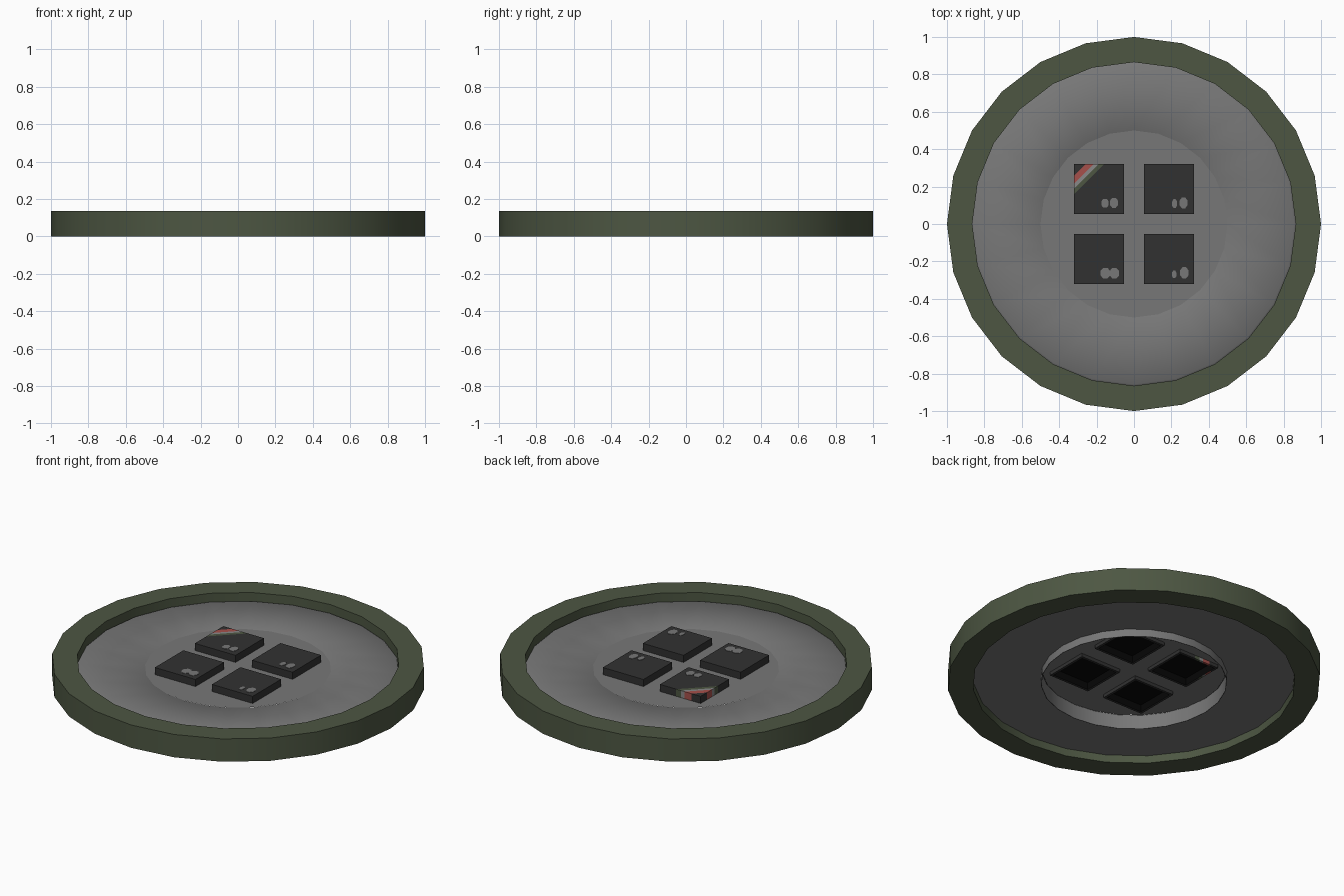
import bpy, bmesh, math
from mathutils import Vector, Matrix

if "Cube" in bpy.data.objects:
    bpy.data.objects.remove(bpy.data.objects["Cube"])

SIDES = 24
DISC_Z = 0.088


def material(name, rgb):
    m = bpy.data.materials.new(name)
    m.diffuse_color = (*rgb, 1)
    m.use_nodes = True
    m.node_tree.nodes["Principled BSDF"].inputs["Base Color"].default_value = m.diffuse_color
    return m


OLIVE = material("olive green", (0.074, 0.094, 0.055))
GREY = material("mid grey", (0.187, 0.187, 0.187))
DARK = material("charcoal", (0.031, 0.031, 0.031))
RED = material("soft red", (0.38, 0.08, 0.07))
PALE = material("stripe grey", (0.25, 0.25, 0.25))
BLACK = material("black", (0.002, 0.002, 0.002))


def finish(bm, name, mats, smooth=None):
    me = bpy.data.meshes.new(name)
    bm.to_mesh(me)
    bm.free()
    for m in mats:
        me.materials.append(m)
    ob = bpy.data.objects.new(name, me)
    bpy.context.collection.objects.link(ob)
    if smooth == "full":
        for p in me.polygons:
            p.use_smooth = True
    elif smooth == "angle":
        bpy.ops.object.select_all(action='DESELECT')
        ob.select_set(True)
        bpy.context.view_layer.objects.active = ob
        bpy.ops.object.shade_smooth_by_angle(angle=math.radians(30))
    return ob


def lathe(name, prof, mat, smooth, closed=False):
    """Turn a profile of (radius, z) around z; going inward over the top faces up."""
    bm = bmesh.new()
    loops = []
    for i in range(SIDES):
        a = 2 * math.pi * i / SIDES
        loops.append([bm.verts.new((r * math.cos(a), r * math.sin(a), z)) for r, z in prof])
    count = len(prof)
    for i in range(SIDES):
        p, q = loops[i], loops[(i + 1) % SIDES]
        for k in range(count if closed else count - 1):
            n = (k + 1) % count
            bm.faces.new((p[k], q[k], q[n], p[n]))
    return finish(bm, name, [mat], smooth)


# Outer rim
lathe("rim", [(1, 0), (1, 0.135), (0.865, 0.135), (0.865, 0)], OLIVE, "angle", True)
# Annular plate: softly shaded top whose inner lip tucks under the disc, flat underside
lathe("plate_top", [(0.865, 0.081), (0.857, 0.087), (0.5, 0.0875), (0.492, 0.081)], GREY, "full")
lathe("plate_underside", [(0.5, 0.045), (0.865, 0.045)], GREY, "full")
# Thin collar around the centre, reaching down to the base
lathe("collar", [(0.5, 0), (0.5, 0.086), (0.497, 0.086), (0.497, 0)], GREY, "angle", True)

KEY_POS, HALF, WALL = 0.187, 0.133, 0.02
CENTRES = [(sx * KEY_POS, sy * KEY_POS) for sx in (-1, 1) for sy in (-1, 1)]


# Centre disc, flush with the plate, with a square opening below each key
def loop_edges(bm, pts):
    vs = [bm.verts.new((x, y, DISC_Z)) for x, y in pts]
    return [bm.edges.new((vs[i], vs[(i + 1) % len(vs)])) for i in range(len(vs))]


bm = bmesh.new()
edges = loop_edges(bm, [(0.5 * math.cos(2 * math.pi * i / SIDES),
                         0.5 * math.sin(2 * math.pi * i / SIDES)) for i in range(SIDES)])
h = HALF - WALL / 2
for cx, cy in CENTRES:
    edges += loop_edges(bm, [(cx + sx * h, cy + sy * h)
                             for sx, sy in ((-1, -1), (1, -1), (1, 1), (-1, 1))])
bmesh.ops.triangle_fill(bm, edges=edges, use_beauty=True, normal=(0, 0, 1))
bm.normal_update()
for f in bm.faces:
    if f.normal.z < 0:
        f.normal_flip()
finish(bm, "centre_disc", [GREY])

KEY_BOTTOM, KEY_TOP = 0.068, 0.13


# Hollow keys, open underneath and black inside; one has diagonal corner stripes
def key(name, cx, cy, striped):
    bm = bmesh.new()
    z0, z1 = KEY_BOTTOM, KEY_TOP
    bmesh.ops.create_cube(bm, size=1, matrix=Matrix.Translation((cx, cy, (z0 + z1) / 2))
                          @ Matrix.Diagonal((2 * HALF, 2 * HALF, z1 - z0, 1)))
    bm.normal_update()
    bottom = [f for f in bm.faces if f.normal.z < -0.9]
    bmesh.ops.inset_region(bm, faces=bottom, thickness=WALL)
    inner = bmesh.ops.extrude_discrete_faces(bm, faces=bottom)["faces"][0]
    for v in inner.verts:
        v.co.z = z1 - 0.02
    for f in {g for e in inner.edges for g in e.link_faces}:
        f.material_index = 4
    if striped:
        corner = Vector((cx - HALF, cy + HALF, 0))
        d = Vector((1, -1, 0))
        bands = [(0.06, 0.105, 1), (0.105, 0.13, 2), (0.13, 0.16, 3)]
        for cut in (0.06, 0.105, 0.13, 0.16):
            bmesh.ops.bisect_plane(bm, geom=bm.verts[:] + bm.edges[:] + bm.faces[:],
                                   plane_co=corner + Vector((cut, 0, 0)), plane_no=d)
        for f in bm.faces:
            t = (f.calc_center_median() - corner).dot(d)
            for lo, hi, idx in bands:
                if lo < t < hi and f.material_index == 0:
                    f.material_index = idx
    finish(bm, name, [DARK, RED, PALE, OLIVE, BLACK])


# Small rounded marks on the key tops: (dx, dy, width, height)
MARKS = {
    (-1, 1): [(0.032, -0.076, 0.040, 0.048), (0.080, -0.074, 0.044, 0.054)],
    (1, 1): [(0.030, -0.078, 0.028, 0.048), (0.078, -0.074, 0.042, 0.060)],
    (-1, -1): [(0.034, -0.076, 0.052, 0.058), (0.082, -0.076, 0.050, 0.058)],
    (1, -1): [(0.028, -0.082, 0.024, 0.042), (0.082, -0.074, 0.046, 0.060)],
}

for (sx, sy), marks in MARKS.items():
    cx, cy = sx * KEY_POS, sy * KEY_POS
    place = ("back" if sy > 0 else "front") + ("_left" if sx < 0 else "_right")
    key("key_" + place, cx, cy, (sx, sy) == (-1, 1))
    bm = bmesh.new()
    for dx, dy, w, t in marks:
        # eight-sided and turned so the outline is a rounded box
        bmesh.ops.create_cone(bm, cap_ends=True, segments=8, radius1=0.54, radius2=0.54, depth=1,
                              matrix=Matrix.Translation((cx + dx, cy + dy, KEY_TOP + 0.0005))
                              @ Matrix.Diagonal((w, t, 0.003, 1))
                              @ Matrix.Rotation(math.pi / 8, 4, 'Z'))
    finish(bm, "marks_" + place, [GREY])
